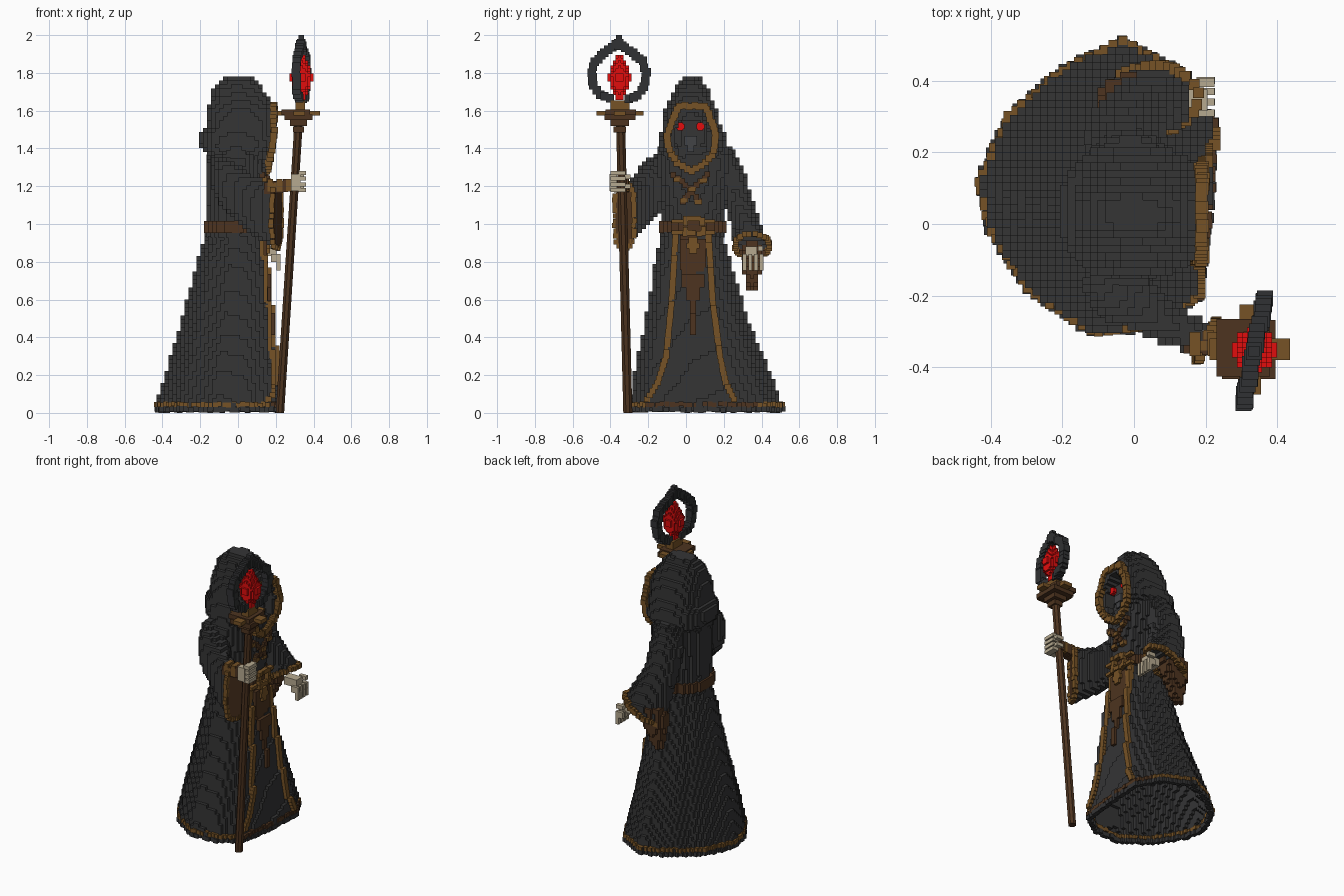
import bpy, bmesh, math, random
from mathutils import Vector, Matrix

if "Cube" in bpy.data.objects:
    bpy.data.objects.remove(bpy.data.objects["Cube"])

random.seed(4)
VOXEL = 0.021


def material(name, colour):
    m = bpy.data.materials.new(name)
    m.diffuse_color = (*colour, 1)
    m.use_nodes = True
    m.node_tree.nodes["Principled BSDF"].inputs["Base Color"].default_value = m.diffuse_color
    return m


CLOTH = material("charcoal cloth", (0.035, 0.035, 0.036))
IRON = material("dark iron", (0.03, 0.031, 0.033))
BROWN = material("brown leather", (0.075, 0.034, 0.014))
GOLD = material("old gold", (0.18, 0.085, 0.019))
BONE = material("bone", (0.47, 0.40, 0.28))
RED = material("red glow", (0.75, 0.004, 0.004))
SLATE = material("slate face", (0.055, 0.057, 0.062))


def finish(name, bm, mat):
    mesh = bpy.data.meshes.new(name)
    bmesh.ops.recalc_face_normals(bm, faces=bm.faces)
    bm.to_mesh(mesh)
    bm.free()
    mesh.materials.append(mat)
    ob = bpy.data.objects.new(name, mesh)
    bpy.context.collection.objects.link(ob)
    bpy.context.view_layer.update()
    return ob


def loft(name, rings, mat):
    """Closed skin through rings of equal point count."""
    bm = bmesh.new()
    rows = [[bm.verts.new(p) for p in r] for r in rings]
    n = len(rows[0])
    for a, b in zip(rows, rows[1:]):
        for i in range(n):
            bm.faces.new((a[i], a[(i + 1) % n], b[(i + 1) % n], b[i]))
    bm.faces.new(rows[0])
    bm.faces.new(rows[-1])
    return finish(name, bm, mat)


def voxelise(ob, size=VOXEL, cutter=None):
    """Turn a smooth shape into small steps."""
    if cutter:
        cut = ob.modifiers.new("cut", "BOOLEAN")
        cut.operation, cut.object, cut.solver = "DIFFERENCE", cutter, "EXACT"
    longest = max(ob.dimensions)
    depth = max(1, math.ceil(math.log2(longest / size / 0.95)))
    rem = ob.modifiers.new("steps", "REMESH")
    rem.mode, rem.octree_depth = "BLOCKS", depth
    rem.scale = min(0.99, longest / (size * 2 ** depth))
    rem.use_remove_disconnected = False
    bpy.context.view_layer.objects.active = ob
    for m in list(ob.modifiers):
        bpy.ops.object.modifier_apply(modifier=m.name)
    for v in ob.data.vertices:
        v.co.z = max(v.co.z, 0)
    bpy.context.view_layer.update()
    return ob


def blocks(name, items, mat):
    """Many boxes, each (centre, size), in one object."""
    bm = bmesh.new()
    for c, s in items:
        s = (s, s, s) if isinstance(s, float) else s
        bmesh.ops.create_cube(bm, size=1, matrix=Matrix.Translation(c) @ Matrix.Diagonal((*s, 1)))
    return finish(name, bm, mat)


def along(points, size, step=0.026, closed=False, jitter=0.004):
    """Box list strung along a path."""
    pts = [Vector(p) for p in points]
    if closed:
        pts.append(pts[0])
    out = []
    for a, b in zip(pts, pts[1:]):
        n = max(1, round((b - a).length / step))
        out += [(a.lerp(b, i / n) + Vector([random.uniform(-jitter, jitter) for _ in "xyz"]), size) for i in range(n)]
    return out


def oval(c, u, v, n=20, power=1):
    """Ring of points; a power under 1 squares it off."""
    c, u, v = Vector(c), Vector(u), Vector(v)
    bend = lambda t: math.copysign(abs(t) ** power, t)
    angles = [math.tau * (i + .5) / n for i in range(n)]
    return [c + u * bend(math.cos(a)) + v * bend(math.sin(a)) for a in angles]


def stack(rows, n=20, power=1):
    """Oval rings from rows of z, x range and y range."""
    return [oval(((a + b) / 2, (c + d) / 2, z), ((b - a) / 2, 0, 0), (0, (d - c) / 2, 0), n, power)
            for z, a, b, c, d in rows]


# Robe: a lopsided hem outline scaled up the body, open underneath
HEM = [(-.43, .12), (-.40, -.02), (-.30, -.18), (-.12, -.30), (.05, -.29), (.18, -.20),
       (.21, .05), (.22, .28), (.15, .41), (-.03, .51), (-.2, .43), (-.35, .3)]


def hem_ring(z, x0, x1, y0, y1):
    return [((x + .43) / .65 * (x1 - x0) + x0, (y + .30) / .81 * (y1 - y0) + y0, z) for x, y in HEM]


robe = voxelise(loft("robe", [hem_ring(*r) for r in [
    (.01, -.43, .22, -.30, .51), (.06, -.43, .22, -.30, .51), (.2, -.39, .205, -.28, .455),
    (.5, -.30, .175, -.215, .33), (.8, -.22, .145, -.165, .24), (.96, -.17, .125, -.125, .20)]], CLOTH))
bm = bmesh.new()
bm.from_mesh(robe.data)
bmesh.ops.delete(bm, geom=[f for f in bm.faces if f.calc_center_median().z < .02 and abs(f.normal.z) > .5],
                 context="FACES")
bm.to_mesh(robe.data)
bm.free()
bpy.context.view_layer.update()
torso = voxelise(loft("torso", stack([
    (.93, -.17, .125, -.125, .20), (1.05, -.165, .13, -.13, .21), (1.2, -.17, .15, -.15, .23),
    (1.33, -.165, .15, -.175, .27), (1.40, -.15, .13, -.15, .24), (1.45, -.1, .1, -.08, .16)]), CLOTH))


def on_front(ob, y, z, lift=0.004):
    hit, p, _, _ = ob.ray_cast((1, y, z), (-1, 0, 0))
    return (p.x + lift if hit else .12, y, z)


# Hem band, darker across the front, and the two trims down the open front
base = hem_ring(.045, -.43, .22, -.30, .51)
band = along(base, .025, closed=True)
blocks("hem_trim", [b for b in band if b[0].x < .17], GOLD)
blocks("hem_trim_front", [b for b in band if b[0].x >= .17], BROWN)
blocks("hem_edge", along([(x, y, .018) for x, y, z in base], .028, step=.03, closed=True), CLOTH)
trim = []
for path in ([(-.055, .93), (-.075, .6), (-.105, .3), (-.15, .16), (-.22, .05)],
             [(.12, .93), (.14, .6), (.18, .3), (.21, .16), (.265, .05)]):
    for (ya, za), (yb, zb) in zip(path, path[1:]):
        n = round((za - zb) / .022)
        for i in range(n):
            t = i / n
            trim.append((on_front(robe, ya + (yb - ya) * t, za + (zb - za) * t), (.034, .033, .03)))
blocks("front_trim", trim, GOLD)

# Tabard narrowing to a hanging strap
tab = []
for i in range(23):
    z = .93 - i * .023
    w = .14 if z > .75 else .12 if z > .66 else .075 if z > .6 else .03
    tab.append((on_front(robe, .037, z, .006), (.022, w, .025)))
blocks("tabard", tab, BROWN)

# Belt, plates, buckle and pendant
voxelise(loft("belt", stack([(.945, -.185, .14, -.145, .215), (1.025, -.185, .14, -.145, .215)]), BROWN))
blocks("belt_plates", [((.14, y, z), (.03, .035, .02)) for y in (-.06, -.025, .1, .135) for z in (.955, 1.015)], GOLD)
blocks("buckle", along([(.155, -.005, .95), (.155, .09, .95), (.155, .09, 1.025), (.155, -.005, 1.025)], .027, closed=True)
       + [((.155, .037, z), (.03, w, .03)) for z, w in ((.915, .05), (.885, .07), (.858, .04))], GOLD)

# Chest lacing: crossed straps and clasps
blocks("chest_straps", along([on_front(torso, y, z) for y, z in ((-.065, 1.26), (.02, 1.19), (.08, 1.1))], .03)
       + along([on_front(torso, y, z) for y, z in ((.115, 1.26), (.04, 1.19), (-.035, 1.1))], .03), BROWN)
blocks("chest_clasps", [(on_front(torso, y, z, .014), (.024, .04, .024)) for y, z in
                        ((-.045, 1.235), (.09, 1.23), (.03, 1.185), (-.01, 1.125), (.065, 1.115))], GOLD)

# Hood with a hollow front
opening = loft("hood_opening_cutter", [oval((x, .03, 1.455), (0, .1 * s, 0), (0, 0, .15 * s), 16)
                                       for x, s in ((.09, .85), (.3, 1.0))], CLOTH)
opening.hide_render = True
hood = voxelise(loft("hood", stack([
    (1.26, -.14, .14, -.07, .13), (1.36, -.165, .165, -.13, .19), (1.41, -.20, .19, -.15, .22),
    (1.48, -.205, .195, -.135, .205), (1.52, -.165, .195, -.13, .185), (1.60, -.16, .19, -.115, .165),
    (1.66, -.15, .17, -.085, .14), (1.72, -.135, .13, -.055, .115), (1.775, -.08, .075, -.015, .075)],
    24, .7), CLOTH), cutter=opening)
opening.hide_viewport = True
rim = [(.155, .03, 1.28), (.165, -.045, 1.325), (.18, -.09, 1.39), (.19, -.1, 1.47), (.19, -.07, 1.56), (.19, -.035, 1.625)]
rim += [(x, .06 - y, z) for x, y, z in reversed(rim[1:])]
blocks("hood_rim", along(rim, .036, closed=True), GOLD)

# Face in shadow, with eyes
voxelise(loft("face", stack([(1.31, .02, .1, -.04, .1), (1.42, .02, .13, -.07, .125),
                             (1.53, .02, .13, -.08, .13), (1.6, .02, .1, -.04, .1)], 12), CLOTH))
blocks("nose", [((.135, .025, 1.44), (.03, .065, .05)), ((.13, .025, 1.4), (.03, .035, .04))], SLATE)
blocks("eyes", [((.137, y, 1.517), (.025, w, h)) for y in (-.03, .076) for w, h in ((.042, .026), (.028, .042))], RED)

# Wide sleeve of the arm that holds the staff
side = Vector((.45, .89, 0))
cuff = (.19, -.325, 1.045)
voxelise(loft("staff_sleeve", [oval(c, side * w, (0, 0, h), 20, .75) for c, w, h in [
    ((-.1, -.08, 1.27), .1, .12), ((-.06, -.165, 1.21), .1, .14), ((.07, -.265, 1.1), .058, .15),
    (cuff, .052, .175)]], CLOTH))
mouth = [Vector((.012, 0, 0)) + p for p in oval(cuff, side * .056, (0, 0, .172), 20, .6)]
loft("staff_sleeve_lining", [mouth, [p + Vector((.012, 0, 0)) for p in mouth]], BROWN)
blocks("staff_cuff", along(mouth, .027, closed=True), GOLD)
blocks("staff_wrist", along([(.16, -.33, 1.19), (.24, -.335, 1.2), (.31, -.34, 1.22)], (.05, .06, .06)), BROWN)
blocks("staff_wrist_bands", [((x, -.335, 1.205), (.03, .066, .068)) for x in (.17, .22, .27)], GOLD)

# Lowered sleeve on the other arm: elbow back, mouth tilted to the front
voxelise(loft("low_sleeve", [oval(c, u, (0, b, 0)) for c, u, b in [
    ((-.02, .18, 1.39), (.09, 0, 0), .07), ((-.03, .235, 1.28), (.105, 0, 0), .075),
    ((-.02, .275, 1.13), (.105, 0, 0), .08), ((.02, .315, 1.0), (.12, 0, .03), .082),
    ((.045, .345, .89), (.125, 0, .06), .09)]], CLOTH))
voxelise(loft("low_sleeve_lining", [oval((x, .35, z), (a, 0, 0), (0, b, 0)) for x, z, a, b in [
    (.0, .92, .09, .075), (-.02, .82, .085, .06), (-.035, .72, .05, .038), (-.045, .65, .025, .02)]], BROWN))
ring = oval((.055, .35, .885), (.125, 0, .065), (0, .09, 0))
blocks("low_cuff", along(ring, .03, closed=True), GOLD)

# Skeletal hands
blocks("low_hand", [((.16, .345, .855), (.09, .06, .05)), ((.20, .395, .87), (.05, .025, .025))]
       + [b for y in (.31, .34, .37, .4) for b in
          (((.2, y, .82), (.05, .02, .04)), ((.215, y, .78), (.022, .02, .05)))], BONE)
blocks("staff_hand", [((.305, -.385, 1.22), (.05, .04, .09))]
       + [((.34, -.36, z), (.04, .08, .022)) for z in (1.18, 1.21, 1.24, 1.27)]
       + [((.325, -.31, z), (.05, .03, .022)) for z in (1.20, 1.25)], BONE)

# Staff: leaning shaft, collar, pointed ring and gem
foot, top = Vector((.222, -.308, 0)), Vector((.325, -.348, 1.6))
loft("staff_shaft", [oval(foot.lerp(top, t), (.024, 0, 0), (0, .026, 0), 8) for t in (0, .33, .66, 1)], BROWN)
blocks("staff_collar", [((.32, -.35, z), (w, w * 1.1, .03)) for z, w in ((1.5, .06), (1.535, .09), (1.565, .15))]
       + [((.305, -.345, 1.592), (.15, .16, .03))], BROWN)
blocks("collar_trim", [((.325 + x, -.35 + y, 1.587), (.06, .06, .025)) for x, y in ((.08, 0), (-.085, 0), (0, .095), (0, -.095))]
       + [((.33, -.35, 1.63), (.05, .1, .05))], GOLD)
half = [(.05, 1.665), (.1, 1.685), (.135, 1.73), (.145, 1.8), (.125, 1.86), (.075, 1.905), (.035, 1.935), (0, 1.96)]
blocks("staff_ring", [b for s in (-1, 1) for b in
                      along([(.335 + .2 * s * d, -.355 + s * d, z) for d, z in half], (.045, .044, .045))]
       + [((.335, -.355, 1.95), (.045, .05, .06)), ((.335, -.355, 1.98), (.03, .03, .04))], IRON)
voxelise(loft("gem", stack([(z, .336 - r, .336 + r, -.352 - r, -.352 + r) for z, r in
                            ((1.65, .02), (1.7, .035), (1.74, .057), (1.79, .06), (1.83, .045), (1.9, .014))], 12), RED), .014)
